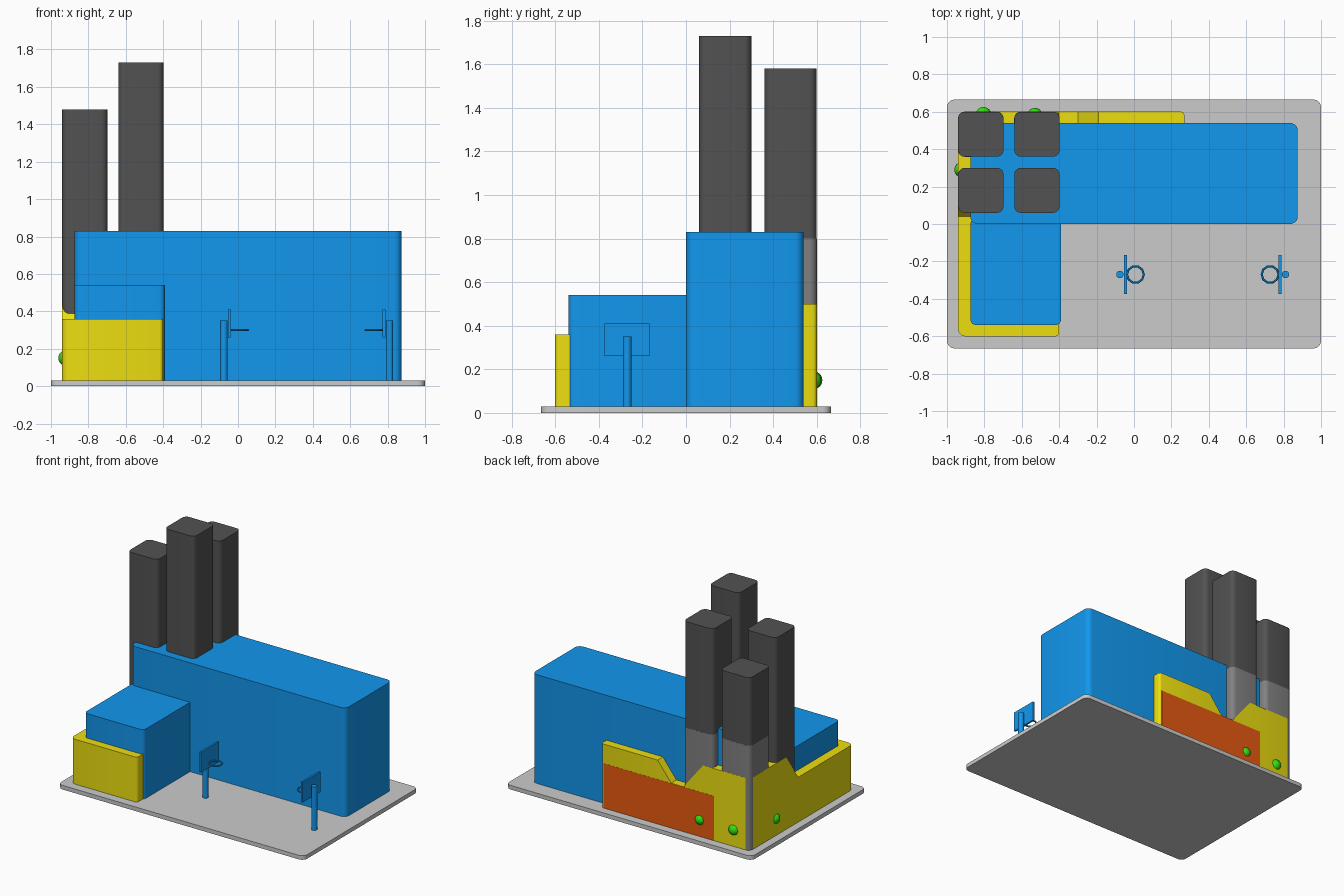
import bpy, bmesh, math

if "Cube" in bpy.data.objects:
    bpy.data.objects.remove(bpy.data.objects["Cube"])


def material(name, rgb):
    m = bpy.data.materials.new(name)
    m.diffuse_color = (*rgb, 1)
    m.use_nodes = True
    m.node_tree.nodes["Principled BSDF"].inputs["Base Color"].default_value = m.diffuse_color
    return m


BLUE = material("blue", (0.006, 0.31, 0.85))
YELLOW = material("yellow", (0.85, 0.74, 0.005))
ORANGE = material("orange", (0.80, 0.10, 0.005))
GREEN = material("green", (0.03, 0.75, 0.005))
DARK = material("dark_grey", (0.085, 0.085, 0.085))
GREY = material("mid_grey", (0.22, 0.22, 0.22))


def finish(bm, name, mat=None, smooth=True):
    bmesh.ops.remove_doubles(bm, verts=bm.verts, dist=0.0001)
    bmesh.ops.recalc_face_normals(bm, faces=bm.faces)
    me = bpy.data.meshes.new(name)
    bm.to_mesh(me)
    bm.free()
    ob = bpy.data.objects.new(name, me)
    bpy.context.collection.objects.link(ob)
    if mat:
        me.materials.append(mat)
    if smooth:
        bpy.ops.object.select_all(action='DESELECT')
        ob.select_set(True)
        bpy.context.view_layer.objects.active = ob
        bpy.ops.object.shade_smooth_by_angle(angle=math.radians(35))
    return ob


def block(name, x0, x1, y0, y1, z0, z1, r=0.0, mat=None):
    """Box with rounded vertical edges."""
    bm = bmesh.new()
    bmesh.ops.create_cube(bm, size=1)
    for v in bm.verts:
        v.co = (x1 if v.co.x > 0 else x0, y1 if v.co.y > 0 else y0, z1 if v.co.z > 0 else z0)
    if r:
        upright = [e for e in bm.edges if abs(e.verts[0].co.z - e.verts[1].co.z) > 1e-4]
        bmesh.ops.bevel(bm, geom=upright, offset=r, segments=5, profile=0.5, affect='EDGES')
    return finish(bm, name, mat, smooth=r > 0)


def arc(cx, cy, r, a0, a1, h, n=5):
    return [(cx + r * math.cos(math.radians(a0 + (a1 - a0) * i / n)),
             cy + r * math.sin(math.radians(a0 + (a1 - a0) * i / n)), h) for i in range(n + 1)]


def wall(name, path, mat, z0=0.03):
    """Wall following (x, y, top height) points, reaching into the buildings behind it."""
    bm = bmesh.new()
    rings = []
    for x, y, h in path:
        ix, iy = max(x, -0.86), min(max(y, -0.53), 0.53)
        rings.append([bm.verts.new(c) for c in ((x, y, z0), (x, y, h), (ix, iy, h), (ix, iy, z0))])
    for a, b in zip(rings, rings[1:]):
        for i in range(4):
            j = (i + 1) % 4
            bm.faces.new((a[i], a[j], b[j], b[i]))
    bm.faces.new(rings[0])
    bm.faces.new(rings[-1])
    bmesh.ops.remove_doubles(bm, verts=bm.verts, dist=0.0001)
    bmesh.ops.dissolve_degenerate(bm, edges=bm.edges, dist=0.0001)
    finish(bm, name, mat)


# ground slab
block("base_slab", -1, 1, -0.665, 0.665, 0, 0.03, 0.04)

# main hall and lower wing
block("main_hall", -0.875, 0.875, 0, 0.54, 0.03, 0.83, 0.04, BLUE)
block("front_wing", -0.874, -0.39, -0.54, 0.03, 0.03, 0.54, 0.03, BLUE)

# low wall wrapping front, left and back, with raised sections
L, H, T = 0.36, 0.56, 0.50
X, Y = -0.941, 0.601
path = arc(-0.42, -Y + 0.02, 0.02, 0, -90, L, 3)
path += arc(X + 0.04, -Y + 0.04, 0.04, -90, -180, L)
path += [(X, 0.04, L), (X, 0.18, H)]
path += arc(X + 0.04, Y - 0.04, 0.04, 180, 90, H)
path += [(-0.56, Y, H), (-0.40, Y, L), (-0.30, Y, L), (-0.19, Y, T)]
path += arc(0.25, Y - 0.02, 0.02, 90, 0, T, 3)
wall("wrap_wall", path, YELLOW)

# orange lower band on the back
wall("back_band", [(-0.65, Y + 0.001, L - 0.002), (0.25, Y + 0.001, L - 0.002)], ORANGE)

# four towers, the back pair with paler lower shafts
for name, x, y, top in (("front_left", -0.94, 0.06, 1.48), ("front_right", -0.64, 0.06, 1.73),
                        ("back_left", -0.94, 0.36, 1.30), ("back_right", -0.64, 0.36, 1.58)):
    block("tower_" + name, x, x + 0.242, y, y + 0.24, 0.03, top, 0.035, DARK)
    if y > 0.3:
        e = 0.0005
        block("tower_shaft_" + name, x - e, x + 0.242 + e, y - e, y + 0.24 + e, 0.03, 0.80, 0.035, GREY)

# round green knobs on the outer wall
for i, c in enumerate(((-0.805, 0.585), (-0.53, 0.580), (-0.92, 0.29))):
    bpy.ops.mesh.primitive_uv_sphere_add(segments=16, ring_count=10, radius=0.041, location=(*c, 0.15))
    ob = bpy.context.object
    ob.name = f"wall_knob_{i + 1}"
    ob.data.materials.append(GREEN)
    bpy.ops.object.shade_smooth()

# pair of facing ball hoops: post, backboard, ring
CX, CY = 0.3675, -0.27
for side, s in (("left", -1), ("right", 1)):
    bpy.ops.mesh.primitive_cylinder_add(vertices=16, radius=0.02, depth=0.32,
                                        location=(CX + s * 0.4425, CY, 0.19))
    parts = [("hoop_post_", bpy.context.object)]
    bx = CX + s * 0.413
    parts.append(("backboard_", block("board", bx - 0.007, bx + 0.007, CY - 0.103, CY + 0.103,
                                      0.26, 0.41, 0, BLUE)))
    bpy.ops.mesh.primitive_torus_add(major_segments=10, minor_segments=6, major_radius=0.045,
                                     minor_radius=0.006, location=(CX + s * 0.36, CY, 0.30))
    parts.append(("hoop_ring_", bpy.context.object))
    for label, ob in parts:
        ob.name = label + side
        if not ob.data.materials:
            ob.data.materials.append(BLUE)
    bpy.ops.object.select_all(action='DESELECT')
    parts[0][1].select_set(True)
    bpy.context.view_layer.objects.active = parts[0][1]
    bpy.ops.object.shade_smooth_by_angle()
